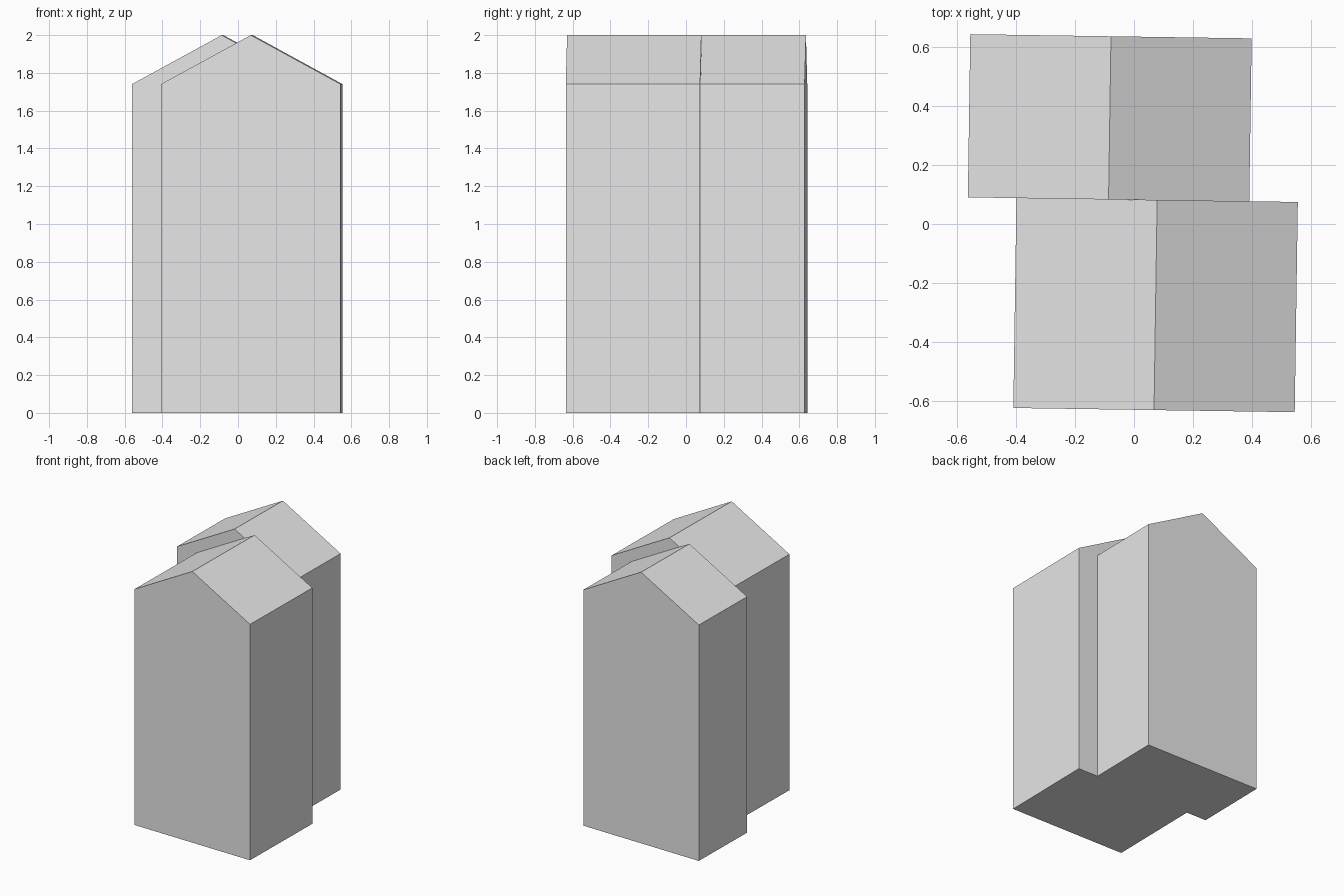
import bpy
import bmesh
from math import radians
from mathutils import Matrix

cube = bpy.data.objects.get("Cube")
if cube:
    bpy.data.objects.remove(cube, do_unlink=True)

# Single plain wall colour
grey = bpy.data.materials.new("light_grey")
grey.use_nodes = True
colour = (0.8, 0.8, 0.8, 1.0)
grey.diffuse_color = colour
grey.node_tree.nodes["Principled BSDF"].inputs["Base Color"].default_value = colour

WIDTH, EAVE, RIDGE = 0.952, 1.74, 2.0
TURN = radians(-0.85)


def gabled_block(name, x, y, depth):
    """Extrude a house-shaped gable profile along its depth."""
    half = WIDTH / 2
    profile = [(-half, 0), (half, 0), (half, EAVE), (0, RIDGE), (-half, EAVE)]
    bm = bmesh.new()
    gable = bm.faces.new([bm.verts.new((px, -depth / 2, pz)) for px, pz in profile])
    grown = bmesh.ops.extrude_face_region(bm, geom=[gable])
    verts = [v for v in grown["geom"] if isinstance(v, bmesh.types.BMVert)]
    bmesh.ops.translate(bm, verts=verts, vec=(0, depth, 0))
    bmesh.ops.recalc_face_normals(bm, faces=bm.faces)
    mesh = bpy.data.meshes.new(name)
    bm.to_mesh(mesh)
    bm.free()
    mesh.materials.append(grey)
    block = bpy.data.objects.new(name, mesh)
    block.matrix_world = Matrix.Translation((x, y, 0)) @ Matrix.Rotation(TURN, 4, "Z")
    bpy.context.collection.objects.link(block)


# Two staggered blocks meeting along a shared wall
gabled_block("front_block", 0.073, -0.274, 0.711)
gabled_block("back_block", -0.082, 0.359, 0.552)
